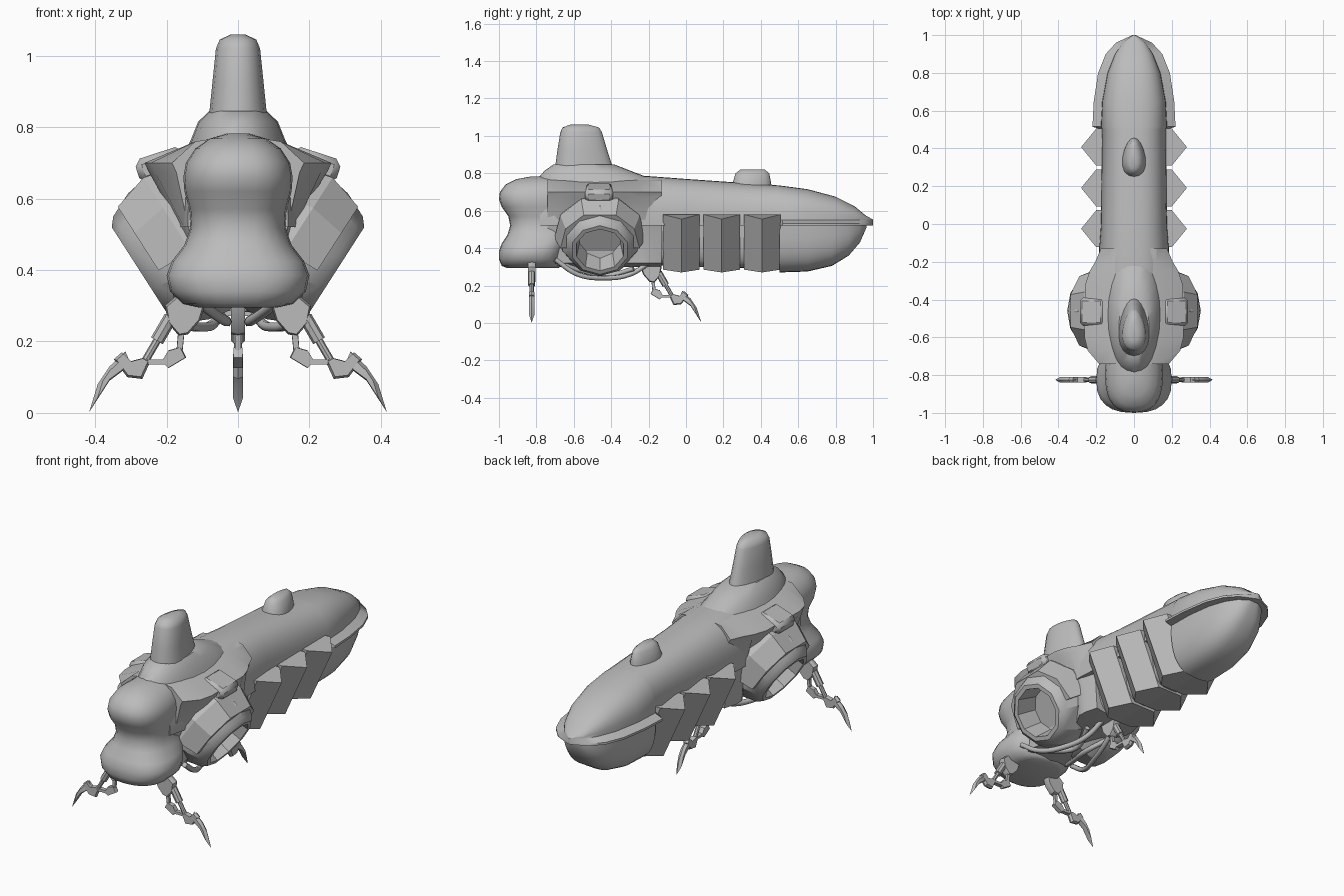
import bpy, bmesh
from math import sin, cos, pi, radians
from mathutils import Vector, Matrix

if "Cube" in bpy.data.objects:
    bpy.data.objects.remove(bpy.data.objects["Cube"])

grey = bpy.data.materials.new("hull_grey")
grey.use_nodes = True
grey.diffuse_color = (0.5, 0.5, 0.5, 1)
grey.node_tree.nodes["Principled BSDF"].inputs["Base Color"].default_value = (0.5, 0.5, 0.5, 1)


def finish(name, bm, limit=38):
    bmesh.ops.remove_doubles(bm, verts=bm.verts, dist=0.0004)
    bmesh.ops.recalc_face_normals(bm, faces=bm.faces)
    for f in bm.faces:
        f.smooth = True
    for e in bm.edges:
        e.smooth = e.calc_face_angle(0) < radians(limit)
    mesh = bpy.data.meshes.new(name)
    bm.to_mesh(mesh)
    bm.free()
    mesh.materials.append(grey)
    ob = bpy.data.objects.new(name, mesh)
    bpy.context.collection.objects.link(ob)
    return ob


def loft(name, rings, limit=38):
    """Skin closed rings of equal length and cap both ends."""
    bm = bmesh.new()
    vs = [[bm.verts.new(p) for p in ring] for ring in rings]
    n = len(vs[0])
    for a, b in zip(vs, vs[1:]):
        for i in range(n):
            bm.faces.new((a[i], a[(i + 1) % n], b[(i + 1) % n], b[i]))
    bm.faces.new(vs[0])
    bm.faces.new(vs[-1])
    return finish(name, bm, limit)


def spow(v, p):
    return (1 if v >= 0 else -1) * abs(v) ** p


def oval(z, half_w, y0, y1, p=0.85, n=24, pinch=0.0):
    """Level ring from y0 to y1, optionally narrowed towards the back."""
    ring = []
    for i in range(n):
        a = 2 * pi * i / n
        s = spow(sin(a), p)
        x = half_w * spow(cos(a), p) * (1 - pinch * s)
        ring.append((x, (y0 + y1) / 2 + (y1 - y0) / 2 * s, z))
    return ring


def arch(y, flange, w, base, top, p=0.8, n=18):
    """Upright half-oval ring with a thin flange along its base."""
    lip = base - 0.03 if top > base else base
    ring = [(w * spow(cos(pi * i / n), p), y, base + (top - base) * abs(sin(pi * i / n)) ** p)
            for i in range(n + 1)]
    edge = [(flange, y, lip + 0.012), (flange, y, lip)]
    return ring + [(-x, y, z) for x, y, z in edge] + edge[::-1]


# Long upper shell with the flared stern rim
loft("upper_hull", [arch(y, f, w, 0.55, t) for y, f, w, t in (
    (-0.78, .14, .14, .74), (-0.6, .18, .18, .78), (-0.2, .19, .19, .785), (0, .175, .175, .77),
    (0.5, .17, .17, .735), (0.515, .22, .175, .733), (0.65, .213, .168, .715), (0.8, .19, .14, .675),
    (0.9, .15, .1, .625), (0.96, .095, .06, .575), (1.0, .008, .005, .553))])

# Rounded stern belly and the narrow keel between the cargo pods
loft("stern_belly", [arch(y, w, w, 0.53, b, 0.7) for y, w, b in (
    (0.5, .17, .27), (0.65, .168, .275), (0.78, .15, .305), (0.87, .12, .36),
    (0.93, .08, .43), (0.965, .03, .51))])
loft("keel", [arch(y, w, w, 0.56, b, 0.6) for y, w, b in (
    (-0.2, .14, .31), (0.0, .12, .3), (0.51, .12, .29))])

# Head: bulbous brow, narrow waist and wide jaw
loft("head", [oval(z, w, yf, yb, 0.8) for z, w, yf, yb in (
    (.295, .11, -.96, -.68), (.305, .155, -.985, -.67), (.34, .19, -1, -.66), (.385, .2, -1, -.65),
    (.425, .185, -.985, -.63), (.47, .15, -.955, -.6), (.52, .133, -.94, -.6), (.57, .136, -.95, -.6),
    (.62, .15, -.985, -.6), (.66, .153, -1, -.6), (.7, .146, -.995, -.6), (.74, .12, -.965, -.6),
    (.768, .08, -.91, -.6), (.783, .03, -.83, -.62))], 60)


# Angular shoulders overhanging the engines
def shoulder_ring(y, reach, low):
    half = [(.12, .76), (reach, .70), (reach - .012, .675), (low, .48), (low - .01, .32)]
    return ([(0, y, .78)] + [(x, y, z) for x, z in half] + [(0, y, .3)]
            + [(-x, y, z) for x, z in half[::-1]])


loft("shoulders", [shoulder_ring(*r) for r in (
    (-0.74, .185, .13), (-0.67, .245, .14), (-0.6, .262, .13), (-0.32, .258, .13),
    (-0.25, .235, .17), (-0.2, .205, .17), (-0.13, .175, .15))], 30)

# Dorsal saddle, tower and small rear fin
loft("dorsal_saddle", [oval(z, w, a, b, 0.95) for z, w, a, b in (
    (.74, .145, -.8, -.16), (.765, .132, -.8, -.17), (.815, .112, -.755, -.3), (.846, .08, -.71, -.38))])
loft("dorsal_tower", [oval(z, w, a, b, 0.95, 20, 0.25) for z, w, a, b in (
    (.83, .079, -.7, -.39), (.92, .07, -.688, -.42), (1.02, .06, -.672, -.45),
    (1.045, .05, -.66, -.465), (1.06, .02, -.62, -.52))], 50)
loft("rear_fin", [oval(z, w, a, b, 0.95, 16, 0.25) for z, w, a, b in (
    (.7, .064, .24, .46), (.75, .06, .25, .455), (.8, .042, .265, .445), (.82, .02, .29, .42))], 50)

# Cargo pods: three slanted ridged blocks on each side
for side, label in ((1, "left"), (-1, "right")):
    for k in range(3):
        y = -0.025 + 0.216 * k

        def pod_ring(edge, ridge, z_edge, z_ridge):
            return [(0, y - .098, z_edge), (side * edge, y - .098, z_edge), (side * ridge, y, z_ridge),
                    (side * edge, y + .098, z_edge), (0, y + .098, z_edge)]

        loft(f"{label}_pod_{k + 1}", [pod_ring(.2, .28, .58, .555), pod_ring(.075, .15, .285, .27)], 15)

# Engines: faceted nacelles pointing outwards and down
for side, label in ((1, "left"), (-1, "right")):
    origin = Vector((side * .27, -.46, .39))
    axis = Vector((side * .84, 0, -.54))
    up = Vector((side * .54, 0, .84))

    def polar(t, r, a):
        return origin + axis * t + up * (r * cos(a)) + Vector((0, r * sin(a), 0))

    loft(f"{label}_nacelle", [[polar(t, r, 2 * pi * i / 10) for i in range(10)] for t, r in (
        (-.32, .13), (-.24, .2), (-.15, .22), (-.09, .21), (-.02, .178), (0, .155),
        (0, .132), (-.12, .115))], 30)

    # Armour flap wrapped over the nacelle
    loft(f"{label}_armour_flap", [[polar(t, r, radians(a)) for t, r in (
        (-.24, .22), (-.15, .245), (-.045, .212), (-.045, .18), (-.15, .2))]
        for a in (-95, -60, -24, 24, 60, 95)], 25)

    # Latch block on top
    bm = bmesh.new()
    bmesh.ops.create_cube(bm, size=1, matrix=Matrix.Translation((side * .215, -.465, .695))
                          @ Matrix.Rotation(side * radians(18), 4, 'Y')
                          @ Matrix.Diagonal((.14, .15, .07, 1)))
    bmesh.ops.bevel(bm, geom=bm.edges[:], offset=.018, segments=1, affect='EDGES')
    finish(f"{label}_latch", bm)

    # Pipes running under the engine
    for j, path in enumerate((
            ((.17, -.7, .34), (.15, -.58, .26), (.1, -.44, .24), (.06, -.3, .26), (.04, -.2, .32)),
            ((.12, -.68, .32), (.07, -.56, .28), (.03, -.42, .255), (.08, -.28, .29)))):
        curve = bpy.data.curves.new(f"{label}_pipe_{j + 1}", 'CURVE')
        curve.dimensions = '3D'
        curve.bevel_depth = .014
        curve.bevel_resolution = 1
        curve.resolution_u = 5
        curve.use_fill_caps = True
        spline = curve.splines.new('BEZIER')
        spline.bezier_points.add(len(path) - 1)
        for bp, (x, y, z) in zip(spline.bezier_points, path):
            bp.co = (side * x, y, z)
            bp.handle_left_type = bp.handle_right_type = 'AUTO'
        curve.materials.append(grey)
        bpy.context.collection.objects.link(bpy.data.objects.new(curve.name, curve))


# Clawed legs: flat plates and round struts laid out in a vertical plane
HIP = ((.09, .31), (.17, .33), (.205, .3), (.195, .25), (.165, .215), (.14, .22), (.105, .26))
LINK = ((.15, .225), (.168, .225), (.172, .18), (.155, .175))
KNUCKLE = ((.145, .155), (.16, .185), (.195, .175), (.21, .15), (.255, .15),
           (.255, .135), (.205, .135), (.195, .125))
FOOT = ((.245, .145), (.262, .155), (.3, .145), (.325, .17), (.348, .15), (.31, .1), (.268, .095))
CLAW = ((.3, .135), (.315, .172), (.36, .13), (.393, .08), (.417, .002), (.36, .09))


def leg(label, place):
    def plate(part, pts, thick, inset):
        cx = sum(p[0] for p in pts) / len(pts)
        cz = sum(p[1] for p in pts) / len(pts)
        loft(f"{label}_{part}", [[place(cx + (r - cx) * k, o, cz + (z - cz) * k) for r, z in pts]
                                 for o, k in ((-thick, inset), (0, 1), (thick, inset))], 30)

    plate("hip", HIP, .02, .9)
    plate("link", LINK, .008, .9)
    plate("knuckle", KNUCKLE, .012, .95)
    plate("foot", FOOT, .014, .85)
    plate("claw", CLAW, .014, .6)
    # Piston strut: thick sleeve with a thin rod
    start, end = Vector((.17, 0, .3)), Vector((.262, 0, .142))
    d = (end - start).normalized()
    n = Vector((d.z, 0, -d.x))
    rings = []
    for f, r in ((0, .012), (.2, .012), (.2, .019), (.62, .019), (.62, .011), (1, .011)):
        c = start.lerp(end, f)
        rings.append([place(*(c + n * (r * cos(a * pi / 4)) + Vector((0, r * sin(a * pi / 4), 0))))
                      for a in range(8)])
    loft(f"{label}_strut", rings)


leg("front_left_leg", lambda r, o, z: (r, -.825 + o, z))
leg("front_right_leg", lambda r, o, z: (-r, -.825 + o, z))
leg("rear_leg", lambda r, o, z: (o, r - .335, z))
